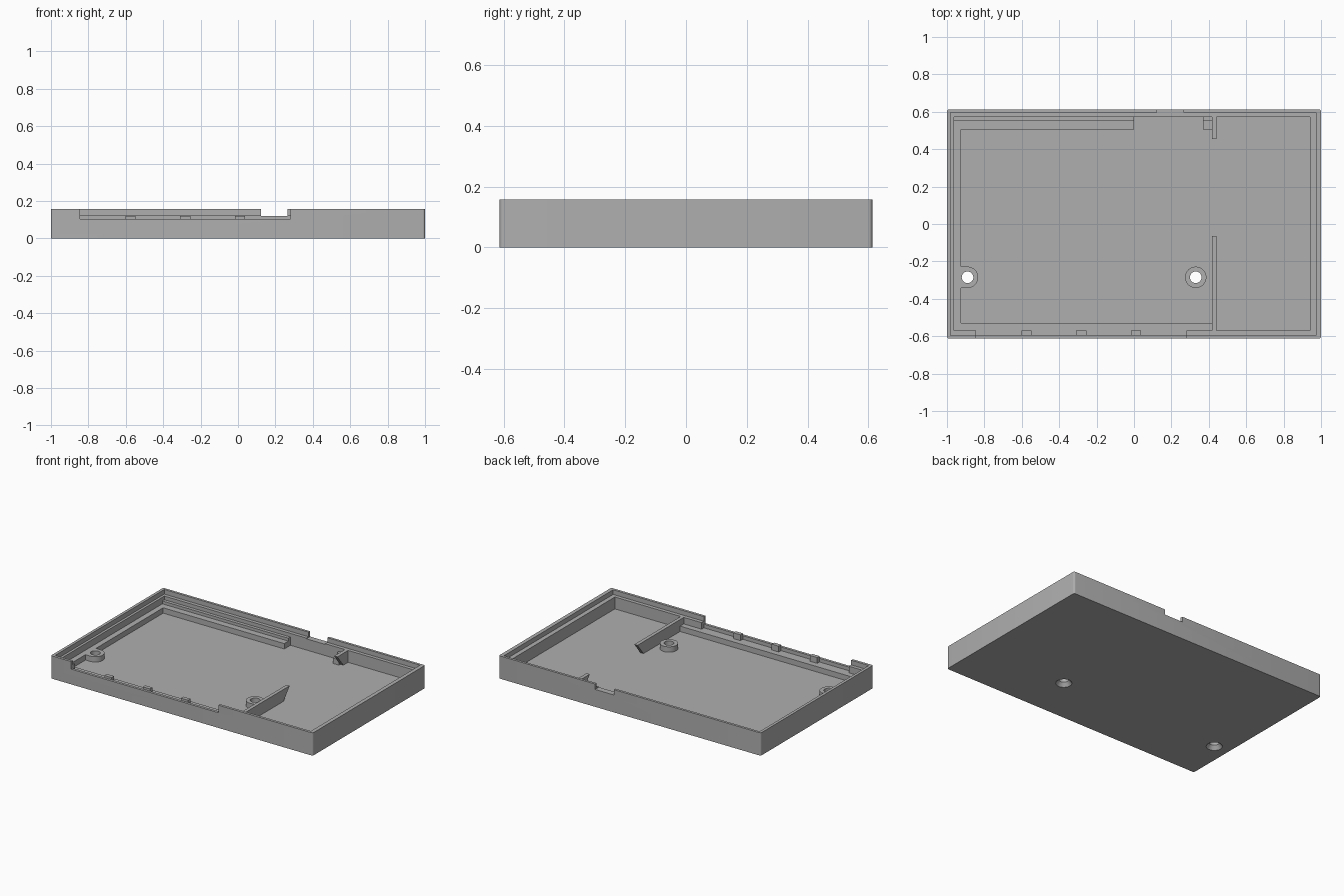
import bpy, bmesh
from math import pi, cos, sin

cube = bpy.data.objects.get("Cube")
if cube:
    bpy.data.objects.remove(cube, do_unlink=True)

GREY = (0.43, 0.43, 0.43, 1)
mat = bpy.data.materials.new("plain grey plastic")
mat.use_nodes = True
mat.diffuse_color = GREY
mat.node_tree.nodes["Principled BSDF"].inputs["Base Color"].default_value = GREY

FLOOR, RAIL, STEP, LEDGE, TOP = 0.043, 0.08, 0.1, 0.125, 0.157
ROOT = FLOOR - 0.006          # parts sink slightly into the floor


def finish(name, bm):
    bmesh.ops.recalc_face_normals(bm, faces=bm.faces)
    mesh = bpy.data.meshes.new(name)
    bm.to_mesh(mesh)
    bm.free()
    mesh.materials.append(mat)
    ob = bpy.data.objects.new(name, mesh)
    bpy.context.collection.objects.link(ob)
    return ob


def extrude(name, points, offset):
    bm = bmesh.new()
    face = bm.faces.new([bm.verts.new(p) for p in points])
    new = bmesh.ops.extrude_face_region(bm, geom=[face])["geom"]
    bmesh.ops.translate(bm, vec=offset, verts=[v for v in new if isinstance(v, bmesh.types.BMVert)])
    return finish(name, bm)


def prism(name, outline, z0, z1):
    return extrude(name, [(x, y, z0) for x, y in outline], (0, 0, z1 - z0))


def box(name, x0, x1, y0, y1, z0, z1):
    return prism(name, [(x0, y0), (x1, y0), (x1, y1), (x0, y1)], z0, z1)


def arc(cx, cy, r, a0, a1, n=24):
    return [(cx + r * cos(a0 + (a1 - a0) * i / n), cy + r * sin(a0 + (a1 - a0) * i / n))
            for i in range(n + 1)]


def cone(name, x, y, r0, r1, z0, z1):
    bm = bmesh.new()
    bmesh.ops.create_cone(bm, cap_ends=True, segments=40, radius1=r0, radius2=r1, depth=z1 - z0)
    bmesh.ops.translate(bm, vec=(x, y, (z0 + z1) / 2), verts=bm.verts)
    return finish(name, bm)


def apply(ob, mod):
    bpy.context.view_layer.objects.active = ob
    bpy.ops.object.modifier_apply(modifier=mod.name)


def cut(ob, cutter):
    mod = ob.modifiers.new("cut", "BOOLEAN")
    mod.operation = "DIFFERENCE"
    mod.solver = "EXACT"
    mod.object = cutter
    apply(ob, mod)
    bpy.data.objects.remove(cutter, do_unlink=True)


# Tray shell with softly rounded upright corners
R = 0.012
corners = []
for i, (x, y) in enumerate([(1, 0.613), (-1, 0.613), (-1, -0.613), (1, -0.613)]):
    cx, cy = x - R * (1 if x > 0 else -1), y - R * (1 if y > 0 else -1)
    corners += arc(cx, cy, R, i * pi / 2, (i + 1) * pi / 2, 5)
tray = prism("tray_shell", corners, 0, TOP)

# Rim recess, main cavity, long front opening and back cable notch
cut(tray, box("rim_cutter", -0.98, 0.973, -0.595, 0.596, LEDGE, 0.3))
cut(tray, box("cavity_cutter", -0.963, 0.942, -0.57, 0.572, FLOOR, 0.3))
cut(tray, box("front_cutter", -0.845, 0.28, -0.7, -0.55, 0.105, 0.3))
cut(tray, box("front_inner_cutter", -0.845, 0.28, -0.595, -0.55, RAIL - 0.006, 0.3))
cut(tray, box("back_cutter", 0.122, 0.265, 0.5, 0.7, 0.12, 0.3))

# Support rail running round the left bay
prism("support_rail", [(-0.97, 0.58), (0, 0.58), (0, 0.505), (-0.925, 0.505),
                       (-0.925, -0.53), (0.42, -0.53), (0.42, -0.598), (-0.97, -0.598)],
      ROOT, RAIL)
box("back_rail_step", -0.968, 0, 0.55, 0.576, RAIL - 0.005, STEP)

# Short stepped support beside the back partition
box("short_support", 0.37, 0.418, 0.505, 0.576, ROOT, RAIL)
box("short_support_step", 0.37, 0.418, 0.55, 0.576, RAIL - 0.005, STEP)


# Partitions with slanted free ends
def partition(name, wall, tip, foot):
    side = [(wall, ROOT), (foot, ROOT), (tip, LEDGE), (wall, LEDGE)]
    extrude(name, [(0.416, y, z) for y, z in side], (0.024, 0, 0))


partition("front_partition", -0.575, -0.065, -0.135)
partition("back_partition", 0.577, 0.455, 0.525)

# Small tabs along the front opening
for i, x in enumerate((-0.575, -0.282, 0.01)):
    box(f"front_tab_{i + 1}", x - 0.027, x + 0.027, -0.597, -0.57, RAIL - 0.005, 0.12)

# Screw bosses with countersunk holes through the floor
HOLE_Y, BOSS_R = -0.285, 0.057
left = [(-0.926, HOLE_Y - BOSS_R)] + arc(-0.89, HOLE_Y, BOSS_R, -pi / 2, pi / 2) \
    + [(-0.926, HOLE_Y + BOSS_R)]
bosses = [(-0.89, prism("right_side_boss", left, ROOT, RAIL)),
          (0.33, cone("centre_boss", 0.33, HOLE_Y, BOSS_R, BOSS_R, ROOT, RAIL))]
for x, boss in bosses:
    for part in (boss, tray):
        cut(part, cone("hole_cutter", x, HOLE_Y, 0.031, 0.031, -0.1, 0.2))
    cut(tray, cone("countersink_cutter", x, HOLE_Y, 0.052, 0.028, -0.002, 0.03))

# Smooth the round walls, keep the edges crisp
bpy.ops.object.select_all(action="DESELECT")
for ob in [tray] + [b for _, b in bosses]:
    ob.select_set(True)
bpy.context.view_layer.objects.active = tray
bpy.ops.object.shade_smooth_by_angle(angle=0.55)
